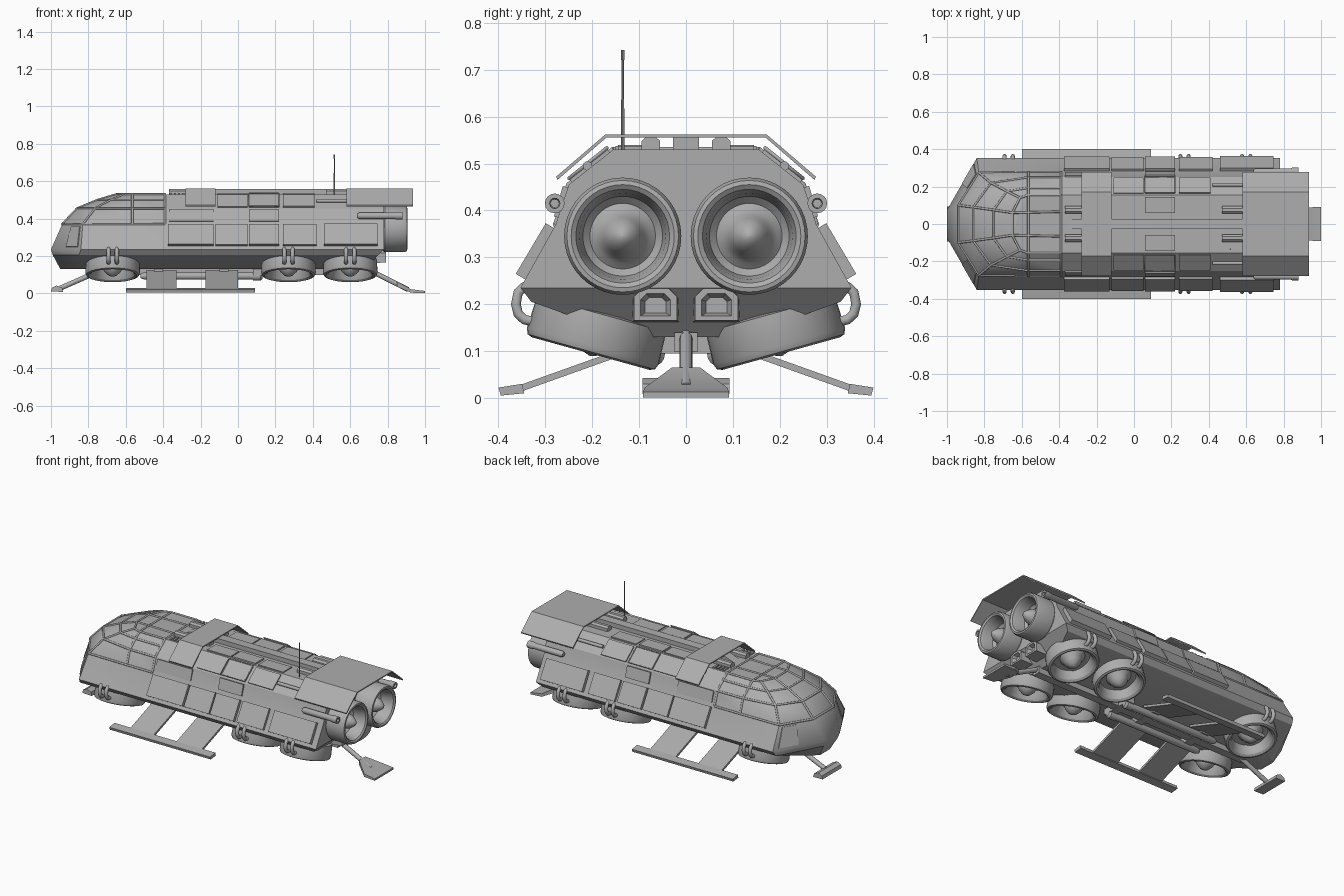
import bpy, bmesh, math
from mathutils import Vector, Matrix

cube = bpy.data.objects.get("Cube")
if cube:
    bpy.data.objects.remove(cube)

grey = bpy.data.materials.new("plain_grey")
grey.use_nodes = True
grey.diffuse_color = (0.42, 0.42, 0.42, 1)
grey.node_tree.nodes["Principled BSDF"].inputs["Base Color"].default_value = (0.42, 0.42, 0.42, 1)
made = []


def add(name, data):
    data.materials.append(grey)
    ob = bpy.data.objects.new(name, data)
    bpy.context.collection.objects.link(ob)
    return ob


def mesh(name, verts, faces):
    me = bpy.data.meshes.new(name)
    me.from_pydata([tuple(v) for v in verts], [], faces)
    bm = bmesh.new()
    bm.from_mesh(me)
    bmesh.ops.remove_doubles(bm, verts=bm.verts, dist=0.0001)
    bmesh.ops.recalc_face_normals(bm, faces=bm.faces)
    bm.to_mesh(me)
    bm.free()
    made.append(add(name, me))
    return made[-1]


def loft(name, rings):
    """Skin closed rings of equal size and cap both ends."""
    n = len(rings[0])
    faces = [(k * n + i, k * n + (i + 1) % n, (k + 1) * n + (i + 1) % n, (k + 1) * n + i)
             for k in range(len(rings) - 1) for i in range(n)]
    faces += [tuple(range(n)), tuple(range((len(rings) - 1) * n, len(rings) * n))]
    return mesh(name, [p for r in rings for p in r], faces)


def box(name, x, y, z):
    return loft(name, [[(x[0], y[0], h), (x[1], y[0], h), (x[1], y[1], h), (x[0], y[1], h)] for h in z])


def plate(name, corners, t):
    """Flat quad thickened to both sides of its plane."""
    c = [Vector(p) for p in corners]
    n = (c[1] - c[0]).cross(c[3] - c[0]).normalized() * t / 2
    return loft(name, [[p - n for p in c], [p + n for p in c]])


def lathe(name, profile, matrix, seg=40):
    """Revolve (height, radius) pairs about local z."""
    rings = [[matrix @ Vector((r * math.cos(a), r * math.sin(a), h))
              for a in (math.tau * i / seg for i in range(seg))] for h, r in profile]
    return loft(name, rings)


def tube(name, paths, r, closed=False):
    cu = bpy.data.curves.new(name, 'CURVE')
    cu.dimensions = '3D'
    cu.bevel_depth, cu.bevel_resolution, cu.use_fill_caps = r, 3, True
    for path in paths:
        sp = cu.splines.new('POLY')
        sp.points.add(len(path) - 1)
        for q, p in zip(sp.points, path):
            q.co = (*p, 1)
        sp.use_cyclic_u = closed
    return add(name, cu)


# Hull levels: height, nose point, nose corner, side width, tail x
levels = [(0.13, (-0.95, 0.05), (-0.84, 0.12), 0.12, 0.68),
          (0.205, (-0.99, 0.07), (-0.85, 0.33), 0.33, 0.75),
          (0.235, (-1.0, 0.075), (-0.84, 0.353), 0.353, 0.78),
          (0.37, (-0.94, 0.10), (-0.83, 0.275), 0.278, 0.78),
          (0.455, (-0.86, 0.09), (-0.765, 0.22), 0.25, 0.78),
          (0.50, (-0.75, 0.075), (-0.68, 0.175), 0.193, 0.78),
          (0.53, (-0.65, 0.06), (-0.61, 0.14), 0.155, 0.78)]
CAB, MID = -0.565, -0.39
half = [[(*nose, z), (*corner, z), (CAB, w, z), (MID, w, z), (tail, w, z)]
        for z, nose, corner, w, tail in levels]


def flip(p):
    return (p[0], -p[1], p[2])


loft("hull", [h + [flip(p) for p in reversed(h)] for h in half])

# Canopy frame: hoops at each level and bars running upward
cage = half[3:]
hoops = [[flip(p) for p in reversed(h[:4])] + h[:4] for h in cage]
bars = [[m(h[j]) for h in cage] for j in range(4) for m in (tuple, flip)]
cross = [[half[6][j], flip(half[6][j])] for j in (2, 3)]
bars += [[(-0.65, y, 0.53), (MID, y * 1.1, 0.53)] for y in (-0.06, 0.06)]
tube("canopy_frame", hoops + bars + cross, 0.006)

# Roof spine, roof rails and vents
loft("roof_spine", [[(-0.38, y, 0.52), (-0.28, y, 0.557), (0.62, y, 0.557), (0.62, y, 0.52)]
                    for y in (-0.028, 0.028)])
for s in (1, -1):
    for x in ((-0.37, -0.13), (0.47, 0.75)):
        loft("roof_rail", [[(a, s * 0.055, 0.52), (a, s * 0.055, 0.548), (a, s * 0.066, 0.558),
                            (a, s * 0.084, 0.558), (a, s * 0.095, 0.548), (a, s * 0.095, 0.52)] for a in x])
    for i in range(4):
        x = -0.365 + i * 0.022
        box("roof_vent", (x, x + 0.012), sorted((s * 0.105, s * 0.15)), (0.525, 0.537))
    tube("roof_pipe", [[(0.42, s * 0.21, 0.495), (0.6, s * 0.21, 0.495)]], 0.01)

# Folded roof covers
fold = [(-0.277, 0.472), (-0.172, 0.562), (0.172, 0.562), (0.277, 0.472)]
fold += [(y * 0.99, z - 0.007) for y, z in reversed(fold)]
for name, x in (("front_roof_cover", (-0.28, -0.12)), ("rear_roof_cover", (0.58, 0.935))):
    loft(name, [[(a, y, z) for y, z in fold] for a in x])

# Panels on the three flanks of the hull
LOW, BELT, SLOPE, ROOF = [((0.352, 0.258), (0.288, 0.366)), ((0.274, 0.385), (0.255, 0.45)),
                          ((0.245, 0.462), (0.164, 0.526)), ((0.145, 0.531), (0.06, 0.531))]
panels = [(LOW, -0.375, -0.13, 0.022), (LOW, -0.12, 0.05, 0.016), (LOW, 0.06, 0.22, 0.022),
          (LOW, 0.24, 0.42, 0.016), (LOW, 0.46, 0.745, 0.026), (BELT, 0.06, 0.22, 0.016),
          (BELT, -0.37, -0.13, 0.01), (SLOPE, 0.06, 0.22, 0.016), (SLOPE, -0.11, 0.05, 0.008),
          (SLOPE, 0.24, 0.41, 0.01), (ROOF, -0.11, 0.05, 0.01), (ROOF, 0.06, 0.22, 0.016),
          (ROOF, 0.24, 0.41, 0.01)]
for s in (1, -1):
    for (a, b), x0, x1, t in panels:
        plate("hull_panel", [(x0, s * a[0], a[1]), (x1, s * a[0], a[1]),
                             (x1, s * b[0], b[1]), (x0, s * b[0], b[1])], t)
    # Framed hatch on the slope
    tube("hatch_frame", [[(x, s * y, z) for x, y, z in ((0.06, 0.25, 0.468), (0.22, 0.25, 0.468),
                                                     (0.22, 0.168, 0.534), (0.06, 0.168, 0.534))]], 0.004, True)
    # Nose lamp cover
    a, b, c, d = [Vector(p) for p in (half[2][0], half[2][1], half[3][1], half[3][0])]
    quad = [a.lerp(b, u).lerp(d.lerp(c, u), v) for u, v in ((0.5, 0.1), (0.9, 0.1), (0.9, 0.9), (0.5, 0.9))]
    plate("nose_lamp_cover", [(p.x, s * p.y, p.z) for p in quad], 0.012)

# Rear engines
engine = [(0, 0.10), (0.03, 0.125), (0.135, 0.125), (0.148, 0.119), (0.15, 0.11), (0.143, 0.10),
          (0.12, 0.092), (0.07, 0.085), (0.055, 0.07), (0.065, 0.058), (0.08, 0.045),
          (0.11, 0.038), (0.14, 0.016), (0.146, 0.002)]
for s in (1, -1):
    place = Matrix.Translation((0.755, s * 0.135, 0.345)) @ Matrix.Rotation(math.pi / 2, 4, 'Y')
    lathe("rear_engine", engine, place)
    # Side exhaust pipe with open end
    place = Matrix.Translation((0.64, s * 0.28, 0.415)) @ Matrix.Rotation(math.pi / 2, 4, 'Y')
    lathe("side_exhaust", [(0, 0.012), (0.01, 0.018), (0.2, 0.018), (0.205, 0.021), (0.24, 0.021),
                           (0.24, 0.011), (0.2, 0.009)], place, 16)
    tube("exhaust_bracket", [[(x, s * 0.24, 0.41), (x, s * 0.28, 0.415)] for x in (0.68, 0.75)], 0.008)
    # Tail nozzle block
    loft("tail_nozzle", [[(x, s * 0.065 + h * dy, 0.197 + h * dz) for dy, dz in
                          ((-1, -0.7), (1, -0.7), (1, 0.4), (0.6, 0.8), (-0.6, 0.8), (-1, 0.4))]
                         for x, h in ((0.7, 0.05), (0.79, 0.046), (0.79, 0.032), (0.765, 0.022))])

# Lift fans, tilted inward, each with two clamps
fan = [(0.05, 0.12), (0.045, 0.143), (-0.025, 0.146), (-0.038, 0.141), (-0.042, 0.13), (-0.034, 0.117),
       (-0.015, 0.108), (0.02, 0.10), (0.025, 0.075), (0.005, 0.055), (-0.018, 0.045),
       (-0.04, 0.022), (-0.047, 0.002)]
clamp = [(0.325, 0.24), (0.345, 0.237), (0.358, 0.225), (0.363, 0.2), (0.358, 0.18), (0.345, 0.167), (0.325, 0.163)]
for x in (-0.67, 0.27, 0.60):
    for s in (1, -1):
        place = Matrix.Translation((x, s * 0.192, 0.135)) @ Matrix.Rotation(s * math.radians(15.5), 4, 'X')
        lathe("lift_fan", fan, place)
        tube("fan_clamp", [[(x + dx, s * y, z) for y, z in clamp] for dx in (-0.022, 0.022)], 0.011)

# Side skids with broad struts
for s in (1, -1):
    loft("side_skid", [[(x, s * y, z) for y, z in ((0.345, 0.01), (0.395, 0.005), (0.4, 0.022), (0.35, 0.03))]
                       for x in (-0.6, 0.09)])
    for x0, x1 in ((-0.49, -0.33), (-0.175, 0.0)):
        plate("skid_strut", [(x0, s * 0.08, 0.118), (x1, s * 0.08, 0.118),
                             (x1, s * 0.36, 0.018), (x0, s * 0.36, 0.018)], 0.014)
    # Belly pipes
    lathe("belly_pipe", [(-0.52, 0.012), (-0.5, 0.02), (0.08, 0.02), (0.08, 0.025), (0.12, 0.025), (0.13, 0.015)],
          Matrix.Translation((0, s * 0.07, 0.093)) @ Matrix.Rotation(math.pi / 2, 4, 'Y'), 16)
box("belly_keel", (-0.78, 0.70), (-0.025, 0.025), (0.098, 0.14))
for x in (-0.45, -0.1, 0.08):
    box("belly_crossbar", (x, x + 0.05), (-0.1, 0.1), (0.095, 0.14))

# Nose foot and tail foot on slanted legs
tube("nose_leg", [[(-0.74, 0, 0.12), (-0.95, 0, 0.028)]], 0.014)
tube("tail_leg", [[(0.68, 0, 0.135), (0.91, 0, 0.02)]], 0.014)
loft("nose_foot", [[(x, y, z) for x, z in ((-1.0, 0.01), (-0.995, 0.03), (-0.97, 0.042), (-0.94, 0.03), (-0.935, 0.008))]
                   for y in (-0.093, 0.093)])
loft("tail_foot", [[(x, -w, z), (x, w, z), (x, w, z + t), (x, -w, z + t)]
                   for x, w, z, t in ((0.85, 0.03, 0.035, 0.03), (0.925, 0.088, 0.004, 0.018), (1.0, 0.092, 0.001, 0.012))])

# Antenna
lathe("antenna", [(0.52, 0.004), (0.72, 0.0025), (0.722, 0.004), (0.742, 0.004)],
      Matrix.Translation((0.515, -0.135, 0)), 8)

for ob in made:
    ob.select_set(True)
bpy.context.view_layer.objects.active = made[0]
bpy.ops.object.shade_smooth_by_angle(angle=math.radians(32))
